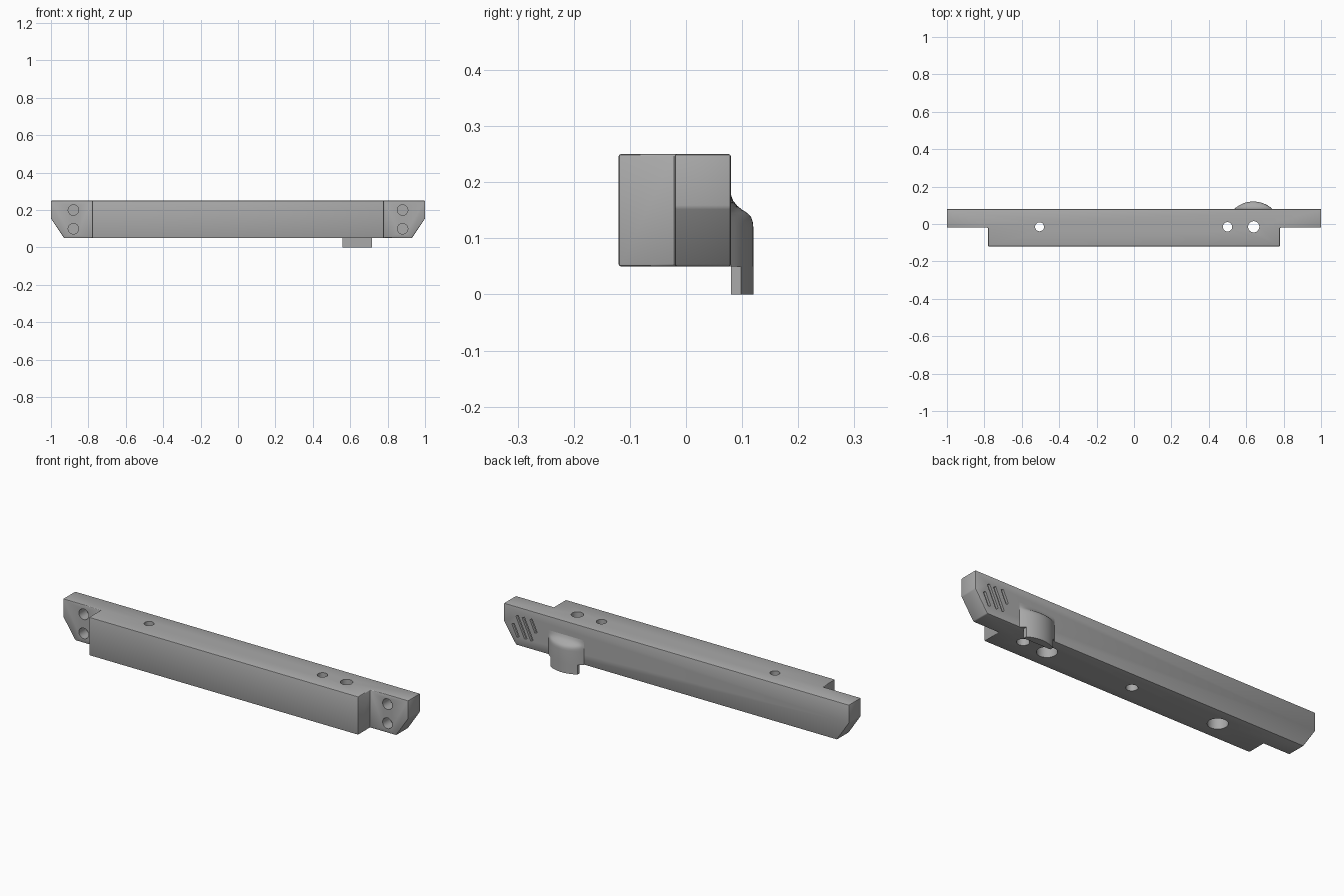
import bpy, bmesh, math
from mathutils import Matrix, Vector

cube = bpy.data.objects.get("Cube")
if cube:
    bpy.data.objects.remove(cube, do_unlink=True)

gray = bpy.data.materials.new("plain gray")
gray.use_nodes = True
color = (0.4, 0.4, 0.4, 1)
gray.diffuse_color = color
gray.node_tree.nodes["Principled BSDF"].inputs["Base Color"].default_value = color

BOTTOM, TOP, BACK, STEP, FRONT = 0.05, 0.25, 0.08, -0.02, -0.12


def make(name, bm):
    bmesh.ops.recalc_face_normals(bm, faces=bm.faces)
    mesh = bpy.data.meshes.new(name)
    bm.to_mesh(mesh)
    bm.free()
    mesh.materials.append(gray)
    obj = bpy.data.objects.new(name, mesh)
    bpy.context.collection.objects.link(obj)
    return obj


def activate(obj):
    bpy.ops.object.select_all(action="DESELECT")
    obj.select_set(True)
    bpy.context.view_layer.objects.active = obj


def prism(bm, outline, z0, z1):
    face = bm.faces.new([bm.verts.new((x, y, z0)) for x, y in outline])
    new = bmesh.ops.extrude_face_region(bm, geom=[face])["geom"]
    verts = [v for v in new if isinstance(v, bmesh.types.BMVert)]
    bmesh.ops.translate(bm, verts=verts, vec=(0, 0, z1 - z0))


def cut(target, bm):
    cutter = make("cutter", bm)
    cutter.hide_render = True
    activate(target)
    mod = target.modifiers.new("cut", "BOOLEAN")
    mod.operation, mod.solver, mod.object = "DIFFERENCE", "EXACT", cutter
    bpy.ops.object.modifier_apply(modifier=mod.name)
    bpy.data.objects.remove(cutter, do_unlink=True)


def drill(target, center, radius, length, along_y=False):
    bm = bmesh.new()
    turn = Matrix.Rotation(math.pi / 2 if along_y else 0, 4, "X")
    bmesh.ops.create_cone(bm, cap_ends=True, segments=32, radius1=radius, radius2=radius,
                          depth=length, matrix=Matrix.Translation(center) @ turn)
    cut(target, bm)


# Stepped body with chamfered lower ends
bm = bmesh.new()
half = [(0.78, FRONT), (0.78, STEP), (1, STEP), (1, BACK)]
prism(bm, half + [(-x, y) for x, y in reversed(half)], BOTTOM, TOP)
for side in (1, -1):
    res = bmesh.ops.bisect_plane(bm, geom=bm.verts[:] + bm.edges[:] + bm.faces[:],
                                 plane_co=(side, 0, 0.155), plane_no=(side * 0.105, 0, -0.07),
                                 clear_outer=True)
    edges = [e for e in res["geom_cut"] if isinstance(e, bmesh.types.BMEdge)]
    bmesh.ops.holes_fill(bm, edges=edges)
body = make("body", bm)
activate(body)
bevel = body.modifiers.new("soft edges", "BEVEL")
bevel.width, bevel.segments, bevel.limit_method = 0.004, 2, "ANGLE"
bpy.ops.object.modifier_apply(modifier=bevel.name)

# Vertical through holes, lower counterbores and a central blind hole
for x, radius in ((-0.505, 0.024), (0.5, 0.025), (0.64, 0.03)):
    drill(body, (x, -0.015, 0.15), radius, 0.4)
for x in (-0.505, 0.5):
    drill(body, (x, -0.015, BOTTOM), 0.048, 0.16)
drill(body, (0, -0.015, BOTTOM), 0.028, 0.2)

# Blind mounting holes in both end lugs
for x in (-0.88, 0.88):
    for z in (0.1, 0.2):
        drill(body, (x, STEP, z), 0.028, 0.12, along_y=True)

# Slanted shallow slots on the back of one end
for dx, dz, length in ((0.052, -0.025, 0.07), (0.018, 0, 0.12),
                       (-0.018, 0, 0.12), (-0.052, 0.025, 0.07)):
    bm = bmesh.new()
    place = (Matrix.Translation((0.88 + dx, BACK, 0.15 + dz))
             @ Matrix.Rotation(math.radians(25), 4, "Y")
             @ Matrix.Diagonal(Vector((0.015, 0.024, length, 1))))
    bmesh.ops.create_cube(bm, size=1, matrix=place)
    cut(body, bm)


# Rounded tab on the back, fading into the body at its top
RADIUS, CENTER_X = 0.151, 0.638


def bulge(x):
    return max(0, math.sqrt(RADIUS ** 2 - x * x) - RADIUS + 0.04)


def arc(width, steps=24):
    return [(-width + 2 * width * i / steps) for i in range(steps + 1)]


bm = bmesh.new()
levels = [(BOTTOM, 1), (0.12, 1), (0.13, 0.97), (0.138, 0.9), (0.145, 0.74),
          (0.151, 0.5), (0.158, 0.28), (0.167, 0.1), (0.178, 0)]
rings = []
for z, scale in levels:
    row = [bm.verts.new((CENTER_X + x, BACK + bulge(x) * scale, z)) for x in arc(0.1025)]
    back = [bm.verts.new((CENTER_X + x, BACK - 0.01, z)) for x in (0.1025, -0.1025)]
    rings.append(row + back)
for low, high in zip(rings, rings[1:]):
    for i in range(len(low)):
        j = (i + 1) % len(low)
        bm.faces.new((low[i], low[j], high[j], high[i]))
bm.faces.new(rings[0])
bm.faces.new(rings[-1])
tab = make("tab_shoulder", bm)

bm = bmesh.new()
outline = [(CENTER_X + x, BACK + bulge(x)) for x in arc(0.078)]
outline += [(CENTER_X + 0.078, BACK), (CENTER_X - 0.078, BACK)]
prism(bm, outline, 0, BOTTOM)
foot = make("tab_foot", bm)

for obj in (body, tab, foot):
    activate(obj)
    bpy.ops.object.shade_smooth_by_angle(angle=math.radians(35))
